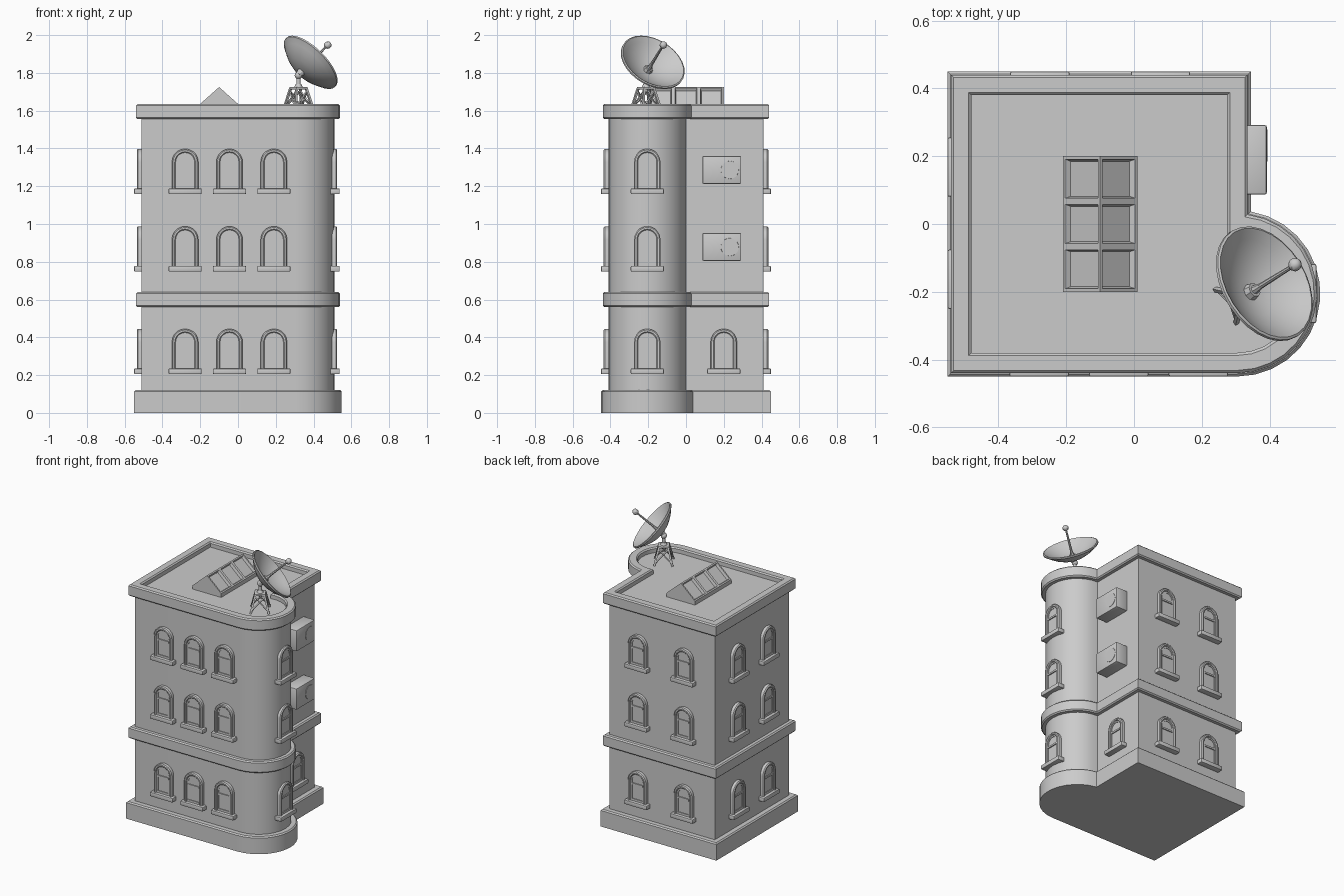
import bpy, bmesh
from math import sin, cos, pi, acos, radians
from mathutils import Vector, Matrix

if "Cube" in bpy.data.objects:
    bpy.data.objects.remove(bpy.data.objects["Cube"])


def finish(name, bm, matrix=None):
    bmesh.ops.recalc_face_normals(bm, faces=bm.faces)
    me = bpy.data.meshes.new(name)
    bm.to_mesh(me)
    bm.free()
    ob = bpy.data.objects.new(name, me)
    bpy.context.collection.objects.link(ob)
    if matrix:
        ob.matrix_world = matrix
    return ob


def skin(bm, rings, closed=True):
    """Join successive rings of points with quads; return vertex rings."""
    vr = [[bm.verts.new(p) for p in r] for r in rings]
    for a, b in zip(vr, vr[1:]):
        n = len(a)
        for i in range(n if closed else n - 1):
            j = (i + 1) % n
            bm.faces.new((a[i], a[j], b[j], b[i]))
    return vr


def box(bm, lo, hi, bevel=0.0):
    lo, hi = Vector(lo), Vector(hi)
    m = Matrix.Translation((lo + hi) / 2) @ Matrix.Diagonal((*(hi - lo), 1))
    vs = bmesh.ops.create_cube(bm, size=1, matrix=m)["verts"]
    if bevel:
        es = list({e for v in vs for e in v.link_edges})
        bmesh.ops.bevel(bm, geom=es, offset=bevel, segments=2, profile=0.5, affect='EDGES')


def rod(bm, a, b, r1, r2=None, seg=8):
    a, b = Vector(a), Vector(b)
    d = b - a
    m = Matrix.Translation((a + b) / 2) @ d.to_track_quat('Z', 'Y').to_matrix().to_4x4()
    bmesh.ops.create_cone(bm, cap_ends=True, segments=seg, radius1=r1,
                          radius2=r1 if r2 is None else r2, depth=d.length, matrix=m)


# Footprint: rectangle with a half-round tower at the front right, offset by o
R, CX, CY = 0.205, 0.305, -0.205


def footprint(o, z, seg=14):
    r = R + o
    end = acos(o / r)
    pts = [(-0.51 - o, -0.41 - o, z)]
    for i in range(seg + 1):
        t = -pi / 2 + (end + pi / 2) * i / seg
        pts.append((CX + r * cos(t), CY + r * sin(t), z))
    return pts + [(CX + o, 0.41 + o, z), (-0.51 - o, 0.41 + o, z)]


def storey(name, profile, cap_first=False, cap_last=False):
    bm = bmesh.new()
    vr = skin(bm, [footprint(o, z) for o, z in profile])
    if cap_first:
        bm.faces.new(vr[0])
    if cap_last:
        bm.faces.new(vr[-1])
    return finish(name, bm)


# Body: plinth, walls, string course, cornice with sunken roof
storey("plinth", [(.04, 0), (.04, .112), (.032, .12), (0, .12)], cap_first=True)
storey("lower_walls", [(0, .12), (0, .56)])
storey("string_course", [(0, .56), (.022, .56), (.03, .568), (.03, .632), (.022, .64), (0, .64)])
storey("upper_walls", [(0, .64), (0, 1.555)])
storey("cornice_and_roof", [(0, 1.555), (.022, 1.555), (.03, 1.563), (.03, 1.627), (.022, 1.635),
                            (-.022, 1.635), (-.03, 1.627), (-.03, 1.60)], cap_last=True)


# Arched window, facing -y, with z = 0 at the sill underside
def arch(r, depth, seg=10):
    pts = [(-r, -depth, 0.025)]
    pts += [(-r * cos(pi * i / seg), -depth, 0.17 + r * sin(pi * i / seg)) for i in range(seg + 1)]
    return pts + [(r, -depth, 0.025)]


bm = bmesh.new()
skin(bm, [arch(.07, -.015), arch(.07, .02), arch(.064, .026), arch(.055, .026), arch(.05, .021),
          arch(.05, .018), arch(.04, .018), arch(.04, .014)], closed=False)
bm.faces.new([bm.verts.new(p) for p in arch(.04, .014)])
box(bm, (-.045, -.021, .142), (.045, -.012, .154))
box(bm, (-.045, -.019, .028), (.045, -.012, .045))
box(bm, (-.0875, -.04, 0), (.0875, .02, .03), .005)
source = finish("window", bm)
window_mesh = source.data
bpy.data.objects.remove(source)

FLOORS = (0.205, 0.748, 1.158)
spots = [("front", x, -.41, 0, FLOORS) for x in (-.28, -.045, .19)]
spots += [("back", x, .41, 180, FLOORS) for x in (-.278, .078)]
spots += [("left", -.51, y, -90, FLOORS) for y in (-.163, .168)]
spots += [("tower", .498, CY, 90, FLOORS), ("right", CX, .2, 90, FLOORS[:1])]
for side, x, y, ang, floors in spots:
    for z in floors:
        ob = bpy.data.objects.new(side + "_window", window_mesh)
        bpy.context.collection.objects.link(ob)
        ob.location = (x, y, z)
        ob.rotation_euler.z = radians(ang)

# Air conditioners on the right wall
for z in (.805, 1.213):
    bm = bmesh.new()
    box(bm, (.30, .087, z), (.392, .292, z + .147), .006)
    rod(bm, (.385, .232, z + .073), (.394, .232, z + .073), .05, .047, 20)
    finish("air_conditioner", bm)

# Gabled skylight with recessed panes
bm = bmesh.new()
ys = (-.2, -.067, .067, .2)
section = ((-.11, 1.595), (-.11, 1.627), (0, 1.725), (.11, 1.627), (.11, 1.595))
vr = skin(bm, [[(-.1 + x, y, z) for x, z in section] for y in ys], closed=False)
bm.faces.new(vr[0])
bm.faces.new(vr[-1])
bmesh.ops.recalc_face_normals(bm, faces=bm.faces)
bm.normal_update()
for f in bm.faces:
    if f.normal.z < -.1:
        f.normal_flip()
panes = [f for f in bm.faces if f.normal.z > .3]
bmesh.ops.inset_individual(bm, faces=panes, thickness=.013, depth=0)
bmesh.ops.inset_individual(bm, faces=panes, thickness=.008, depth=-.018)
finish("skylight", bm)

# Lattice stand of the dish, turned to the dish heading
stand = Matrix.Translation((.32, -.212, 0)) @ Matrix.Rotation(radians(32), 4, 'Z')
bm = bmesh.new()
corners = [(-1, -1), (1, -1), (1, 1), (-1, 1)]


def leg_point(c, t):
    h = .058 + (.030 - .058) * t
    return (c[0] * h, c[1] * h, 1.60 + .118 * t)


for i, c in enumerate(corners):
    d = corners[(i + 1) % 4]
    rod(bm, leg_point(c, 0), leg_point(c, 1), .0085, seg=4)
    rod(bm, leg_point(c, .12), leg_point(d, .9), .005, seg=4)
    rod(bm, leg_point(d, .12), leg_point(c, .9), .005, seg=4)
box(bm, (-.036, -.036, 1.712), (.036, .036, 1.726), .003)
rod(bm, (0, 0, 1.726), (0, 0, 1.742), .022, .014, 12)
rod(bm, (0, 0, 1.735), (0, 0, 1.79), .011, seg=12)
bmesh.ops.create_uvsphere(bm, u_segments=12, v_segments=8, radius=.02,
                          matrix=Matrix.Translation((0, 0, 1.787)))
finish("dish_stand", bm, stand)

# Dish bowl: turned profile, axis along +z before tilting
axis = Vector((.64, .4, .65)).normalized()
centre = Vector((.387, -.175, 1.858))
tilt = Matrix.Translation(centre - axis * .07) @ axis.to_track_quat('Z', 'Y').to_matrix().to_4x4()
RD, N = .183, 28
inner = [(r, .07 * (r / .17) ** 2) for r in (.001, .04, .08, .12, .15, .17)]
outer = [(r + .004, z - .013) for r, z in inner[::-1]]
profile = inner + [(.176, .074), (RD, .071), (RD, .062)] + outer
bm = bmesh.new()
skin(bm, [[(r * cos(2 * pi * i / N), r * sin(2 * pi * i / N), z) for i in range(N)] for r, z in profile])
finish("dish_bowl", bm, tilt)

# Feed horn and rear mount
bm = bmesh.new()
rod(bm, (0, 0, -.002), (0, 0, .022), .026, .022, 8)
rod(bm, (0, 0, .02), (0, 0, .05), .014, .009, 8)
rod(bm, (0, 0, .02), (0, 0, .205), .009, .006, 8)
bmesh.ops.create_uvsphere(bm, u_segments=10, v_segments=8, radius=.02,
                          matrix=Matrix.Translation((0, 0, .207)))
rod(bm, (0, 0, -.035), (0, 0, -.005), .016, .024, 10)
finish("dish_feed", bm, tilt)

# Smooth shading with sharp edges kept
bpy.ops.object.select_all(action='SELECT')
bpy.context.view_layer.objects.active = bpy.context.scene.objects["plinth"]
bpy.ops.object.shade_smooth_by_angle(angle=radians(32))
